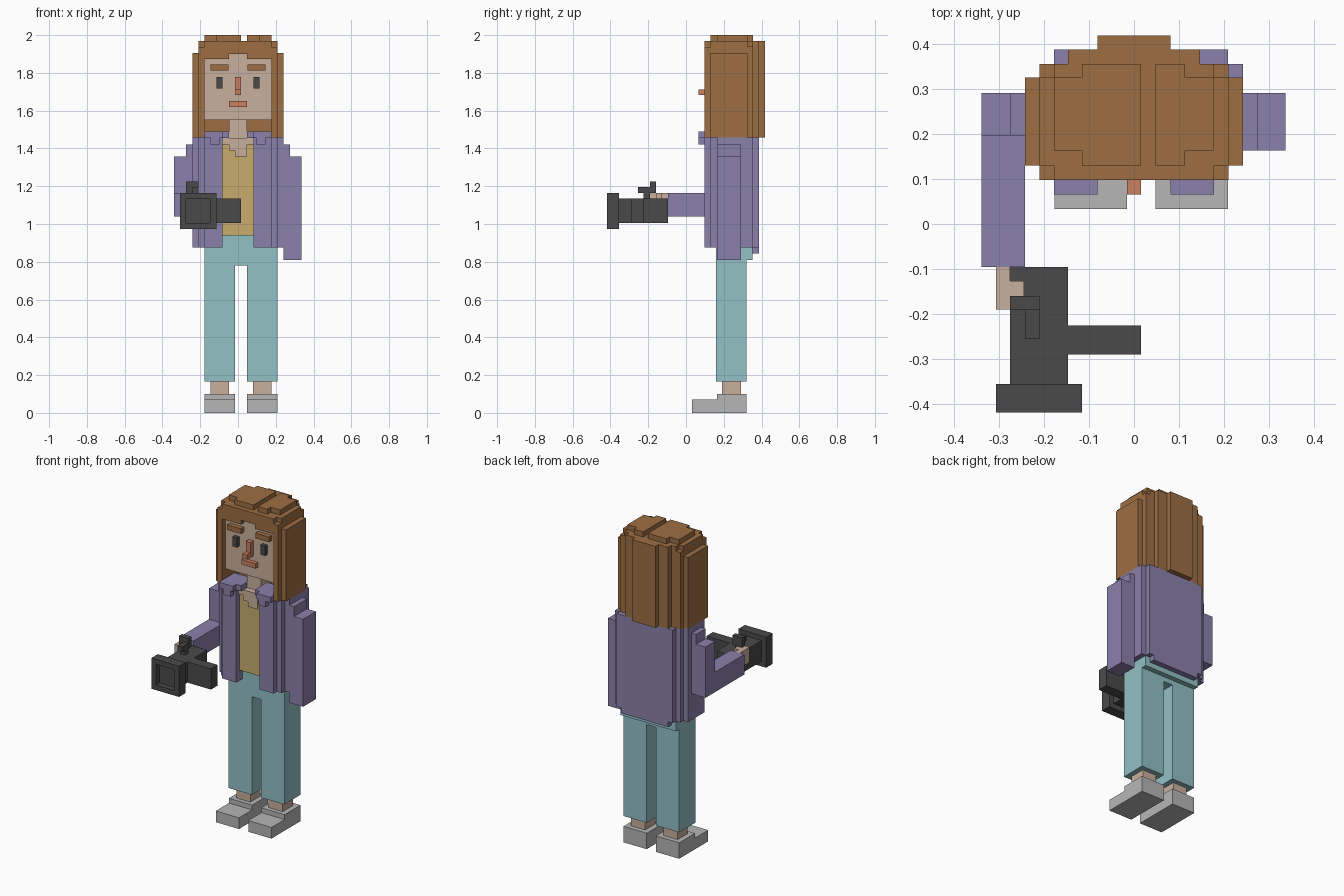
import bpy, bmesh


def material(name, rgb):
    m = bpy.data.materials.new(name)
    lin = [((c / 255 + 0.055) / 1.055) ** 2.4 for c in rgb]
    m.diffuse_color = (*lin, 1)
    return m


BROWN = material("hair brown", (158, 110, 66))
SKIN = material("skin", (201, 176, 158))
PURPLE = material("coat purple", (139, 129, 171))
TEAL = material("trouser teal", (147, 193, 198))
YELLOW = material("shirt yellow", (200, 172, 108))
GREY = material("shoe grey", (182, 182, 182))
DARK = material("dark grey", (74, 74, 74))
LIP = material("lip terracotta", (200, 128, 96))


def part(name, mat, boxes):
    """One object from boxes (x0, x1, y0, y1, z0, z1)."""
    bm = bmesh.new()
    for x0, x1, y0, y1, z0, z1 in boxes:
        geo = bmesh.ops.create_cube(bm, size=1)["verts"]
        for v in geo:
            v.co = (x1 if v.co.x > 0 else x0,
                    y1 if v.co.y > 0 else y0,
                    z1 if v.co.z > 0 else z0)
    me = bpy.data.meshes.new(name)
    bm.to_mesh(me)
    bm.free()
    me.materials.append(mat)
    ob = bpy.data.objects.new(name, me)
    bpy.context.collection.objects.link(ob)
    return ob


def both(boxes):
    """Boxes plus their mirror images across x = 0."""
    return boxes + [(-b[1], -b[0], *b[2:]) for b in boxes]


# Feet and ankles
for side, x in (("left", -0.177), ("right", 0.048)):
    part(side + "_shoe", GREY, [(x, x + 0.161, 0.033, 0.32, 0, 0.07),
                                (x, x + 0.161, 0.163, 0.32, 0.07, 0.10)])
    part(side + "_ankle", SKIN, [(x + 0.032, x + 0.129, 0.19, 0.29, 0.09, 0.17)])

# Trousers
part("trousers", TEAL, [
    (-0.177, -0.016, 0.16, 0.32, 0.165, 0.80),
    (0.048, 0.209, 0.16, 0.32, 0.165, 0.80),
    (-0.177, 0.209, 0.16, 0.32, 0.78, 0.94),
    (-0.177, 0.209, 0.30, 0.352, 0.81, 0.90)])

# Shirt and bare neckline
part("shirt", YELLOW, [(-0.082, 0.082, 0.13, 0.30, 0.94, 1.42)])
part("neck", SKIN, [
    (-0.048, 0.048, 0.16, 0.30, 1.40, 1.56),
    (-0.082, 0.082, 0.122, 0.25, 1.42, 1.455),
    (-0.048, 0.048, 0.122, 0.25, 1.39, 1.425),
    (-0.016, 0.048, 0.122, 0.25, 1.358, 1.395)])

# Open coat: front panels, stepped sides, back and lower back hem
part("coat", PURPLE, both([
    (0.081, 0.178, 0.098, 0.20, 0.875, 1.458),
    (0.081, 0.21, 0.13, 0.355, 0.875, 1.458),
    (0.18, 0.242, 0.163, 0.325, 0.875, 1.458)]) + [
    (0.18, 0.242, 0.163, 0.355, 0.875, 1.458),
    (-0.178, 0.209, 0.32, 0.387, 0.875, 1.458),
    (-0.147, 0.178, 0.352, 0.387, 0.843, 0.90)])
part("collar", PURPLE, both([
    (0.048, 0.178, 0.098, 0.22, 1.455, 1.49),
    (0.081, 0.178, 0.066, 0.11, 1.455, 1.49),
    (0.097, 0.145, 0.066, 0.11, 1.42, 1.46)]))

# Arms: one hanging, one bent forward
part("right_arm", PURPLE, [(0.242, 0.274, 0.163, 0.291, 0.81, 1.42),
                           (0.242, 0.337, 0.163, 0.291, 0.81, 1.358)])
part("left_arm", PURPLE, [(-0.274, -0.242, 0.196, 0.291, 1.04, 1.42),
                          (-0.339, -0.242, 0.196, 0.291, 1.04, 1.358),
                          (-0.339, -0.242, -0.095, 0.291, 1.04, 1.165)])
part("left_hand", SKIN, [(-0.307, -0.275, -0.19, -0.095, 1.07, 1.165),
                         (-0.30, -0.244, -0.16, -0.127, 1.13, 1.165),
                         (-0.30, -0.244, -0.127, -0.09, 1.07, 1.134)])

# Hand-held camera with square hood, side grip and top bracket
part("camera", DARK, [
    (-0.275, -0.147, -0.385, -0.095, 1.005, 1.135),
    (-0.307, -0.275, -0.419, -0.355, 0.973, 1.165),
    (-0.147, -0.115, -0.419, -0.355, 0.973, 1.165),
    (-0.275, -0.147, -0.419, -0.355, 0.973, 1.005),
    (-0.275, -0.147, -0.419, -0.355, 1.135, 1.165),
    (-0.147, 0.016, -0.29, -0.225, 1.005, 1.135),
    (-0.275, -0.21, -0.19, -0.16, 1.165, 1.226),
    (-0.242, -0.21, -0.255, -0.16, 1.165, 1.197),
    (-0.242, -0.21, -0.225, -0.19, 1.13, 1.17)])

# Head and face
part("head", SKIN, [(-0.18, 0.18, 0.13, 0.30, 1.55, 1.91)])
part("eyebrows", BROWN, both([(0.05, 0.145, 0.10, 0.14, 1.813, 1.845)]))
part("eyes", DARK, both([(0.081, 0.113, 0.105, 0.14, 1.717, 1.777)]))
part("nose", LIP, [(-0.016, 0.016, 0.10, 0.14, 1.682, 1.777),
                   (-0.016, 0.016, 0.066, 0.14, 1.682, 1.712)])
part("mouth", LIP, [(-0.048, 0.048, 0.105, 0.14, 1.62, 1.65)])

# Long hair: side curtains, stepped back, fringe and parted crown
part("hair", BROWN, both([
    (0.178, 0.242, 0.13, 0.325, 1.458, 1.905),
    (0.178, 0.21, 0.098, 0.355, 1.458, 1.905),
    (0.048, 0.18, 0.098, 0.14, 1.873, 1.91)]) + [
    (-0.21, 0.21, 0.26, 0.355, 1.458, 1.94),
    (-0.147, 0.147, 0.34, 0.387, 1.458, 1.968),
    (-0.081, 0.081, 0.36, 0.419, 1.458, 1.968),
    (-0.178, 0.178, 0.098, 0.355, 1.905, 1.968),
    (-0.21, 0.21, 0.13, 0.325, 1.90, 1.968),
    (-0.21, 0.21, 0.098, 0.355, 1.90, 1.938)])
part("hair_crown", BROWN, [
    (-0.178, 0.016, 0.163, 0.325, 1.96, 2.0),
    (-0.115, 0.016, 0.13, 0.355, 1.96, 2.0),
    (0.048, 0.178, 0.163, 0.325, 1.96, 2.0),
    (0.048, 0.113, 0.13, 0.355, 1.96, 2.0)])
